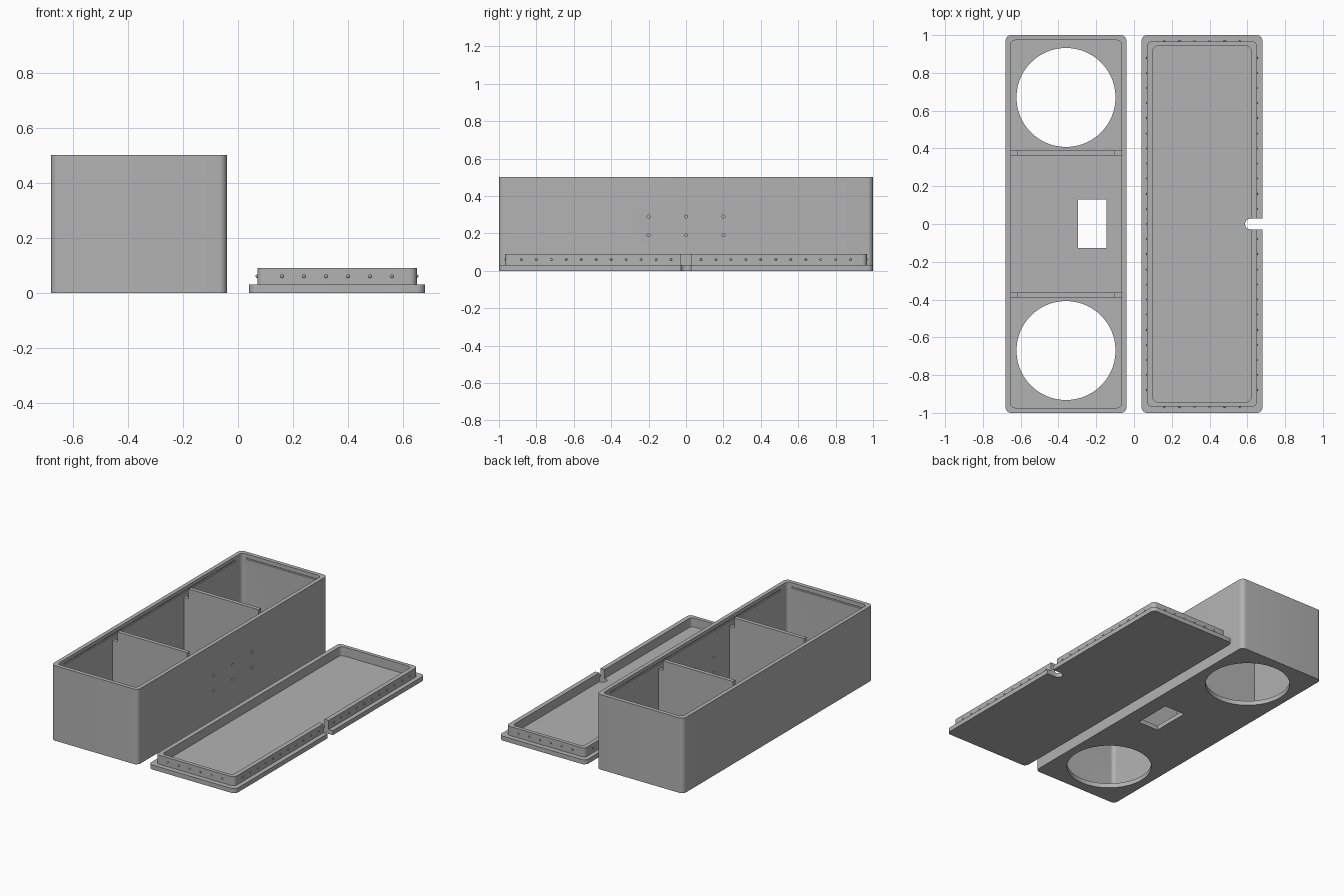
import bpy, bmesh, math
from mathutils import Matrix, Vector

if "Cube" in bpy.data.objects:
    bpy.data.objects.remove(bpy.data.objects["Cube"])

grey = bpy.data.materials.new("plain grey")
grey.use_nodes = True
COLOUR = (0.45, 0.45, 0.45, 1)
grey.diffuse_color = COLOUR
grey.node_tree.nodes["Principled BSDF"].inputs["Base Color"].default_value = COLOUR

BOX_X, LID_X = -0.36, 0.36
HEIGHT, FLOOR, WALL = 0.5, 0.03, 0.027
HALF_W, HALF_L = 0.32, 1.0


def finish(name, bm, cutter=False):
    mesh = bpy.data.meshes.new(name)
    bmesh.ops.recalc_face_normals(bm, faces=bm.faces)
    bm.to_mesh(mesh)
    bm.free()
    mesh.materials.append(grey)
    ob = bpy.data.objects.new(name, mesh)
    bpy.context.scene.collection.objects.link(ob)
    if cutter:
        ob.hide_render = True
    return ob


def prism(bm, points, direction):
    """Extrude a closed outline along a direction."""
    face = bm.faces.new([bm.verts.new(p) for p in points])
    made = bmesh.ops.extrude_face_region(bm, geom=[face])["geom"]
    verts = [g for g in made if isinstance(g, bmesh.types.BMVert)]
    bmesh.ops.translate(bm, verts=verts, vec=Vector(direction))


def rounded_plate(bm, cx, half_w, half_l, radius, z0, z1):
    """Prism with a rounded rectangle as its outline."""
    points, steps = [], 8
    for q, (sx, sy) in enumerate([(1, 1), (-1, 1), (-1, -1), (1, -1)]):
        for i in range(steps + 1):
            a = (q + i / steps) * math.pi / 2
            points.append((cx + sx * (half_w - radius) + radius * math.cos(a),
                           sy * (half_l - radius) + radius * math.sin(a), z0))
    prism(bm, points, (0, 0, z1 - z0))


def block(bm, x0, x1, y0, y1, z0, z1):
    prism(bm, [(x0, y0, z0), (x1, y0, z0), (x1, y1, z0), (x0, y1, z0)], (0, 0, z1 - z0))


def rod(bm, centre, radius, length, axis, sides):
    turn = {"X": Matrix.Rotation(math.pi / 2, 4, "Y"),
            "Y": Matrix.Rotation(math.pi / 2, 4, "X"),
            "Z": Matrix.Identity(4)}[axis]
    bmesh.ops.create_cone(bm, cap_ends=True, segments=sides, radius1=radius, radius2=radius,
                          depth=length, matrix=Matrix.Translation(centre) @ turn)


def apply_cuts(ob, cutters):
    for c in cutters:
        mod = ob.modifiers.new("cut", "BOOLEAN")
        mod.operation, mod.solver, mod.object = "DIFFERENCE", "EXACT", c
    bpy.context.view_layer.update()
    graph = bpy.context.evaluated_depsgraph_get()
    ob_mesh = bpy.data.meshes.new_from_object(ob.evaluated_get(graph))
    ob.modifiers.clear()
    ob.data = ob_mesh
    for c in cutters:
        bpy.data.objects.remove(c)


def smooth(ob):
    bpy.ops.object.select_all(action="DESELECT")
    ob.select_set(True)
    bpy.context.view_layer.objects.active = ob
    bpy.ops.object.shade_smooth_by_angle(angle=math.radians(30))


# Box shell
bm = bmesh.new()
rounded_plate(bm, BOX_X, HALF_W, HALF_L, 0.03, 0, HEIGHT)
box = finish("box_shell", bm)

bm = bmesh.new()
rounded_plate(bm, BOX_X, HALF_W - WALL, HALF_L - WALL, 0.025, FLOOR, HEIGHT + 0.1)
cavity = finish("cavity_cutter", bm, True)

# Round and square floor openings, and small holes in the right wall
bm = bmesh.new()
for s in (-1, 1):
    rod(bm, (BOX_X, s * 0.67, 0), 0.262, 0.2, "Z", 96)
block(bm, -0.297, -0.145, -0.128, 0.13, -0.1, 0.1)
for y in (-0.2, 0, 0.2):
    for z in (0.19, 0.29):
        rod(bm, (BOX_X + HALF_W, y, z), 0.008, 0.1, "X", 16)
openings = finish("opening_cutter", bm, True)

# Snap grooves just below the rim
bm = bmesh.new()
for s in (-1, 1):
    rod(bm, (BOX_X + s * (HALF_W - WALL), 0, 0.47), 0.006, 1.8, "Y", 8)
    rod(bm, (BOX_X, s * (HALF_L - WALL), 0.47), 0.006, 0.52, "X", 8)
grooves = finish("groove_cutter", bm, True)
apply_cuts(box, [cavity, openings, grooves])
smooth(box)

# Dividers with notched upper corners
for name, y in (("front_divider", -0.388), ("back_divider", 0.362)):
    w, n, low = HALF_W - WALL + 0.002, 0.257, 0.435
    outline = [(-w, FLOOR - 0.002), (w, FLOOR - 0.002), (w, low), (n, low),
               (n, HEIGHT), (-n, HEIGHT), (-n, low), (-w, low)]
    bm = bmesh.new()
    prism(bm, [(BOX_X + x, y, z) for x, z in outline], (0, 0.026, 0))
    finish(name, bm)

# Lid: plate with an inset raised rim
RIM_W, RIM_L, RIM_TOP = 0.29, 0.967, 0.09
bm = bmesh.new()
rounded_plate(bm, LID_X, HALF_W, HALF_L, 0.03, 0, FLOOR)
lid = finish("lid_plate", bm)
bm = bmesh.new()
rounded_plate(bm, LID_X, RIM_W, RIM_L, 0.025, FLOOR, RIM_TOP)
rim = finish("lid_rim", bm)
bm = bmesh.new()
rounded_plate(bm, LID_X, RIM_W - 0.03, RIM_L - 0.025, 0.025, FLOOR - 0.02, RIM_TOP + 0.1)
hollow = finish("rim_cutter", bm, True)


# Cable slot with a round inner end
def slot_cutter():
    r, x = 0.028, 0.616
    arc = [math.pi / 2 + math.pi * i / 16 for i in range(17)]
    points = [(x + r * math.cos(a), r * math.sin(a), -0.1) for a in arc]
    points += [(0.8, -r, -0.1), (0.8, r, -0.1)]
    bm = bmesh.new()
    prism(bm, points, (0, 0, 0.4))
    return finish("slot_cutter", bm, True)


apply_cuts(lid, [slot_cutter()])
apply_cuts(rim, [hollow, slot_cutter()])
smooth(lid)
smooth(rim)

# Snap bumps around the rim
bm = bmesh.new()
spots = []
for s in (-1, 1):
    spots += [(LID_X + s * RIM_W, 0.08 * k) for k in range(-11, 12) if k or s < 0]
    spots += [(LID_X + 0.08 * (k + 0.5), s * RIM_L) for k in range(-3, 3)]
for x, y in spots:
    bmesh.ops.create_uvsphere(bm, u_segments=12, v_segments=8, radius=0.006,
                              matrix=Matrix.Translation((x, y, 0.06)))
smooth(finish("snap_bumps", bm))
